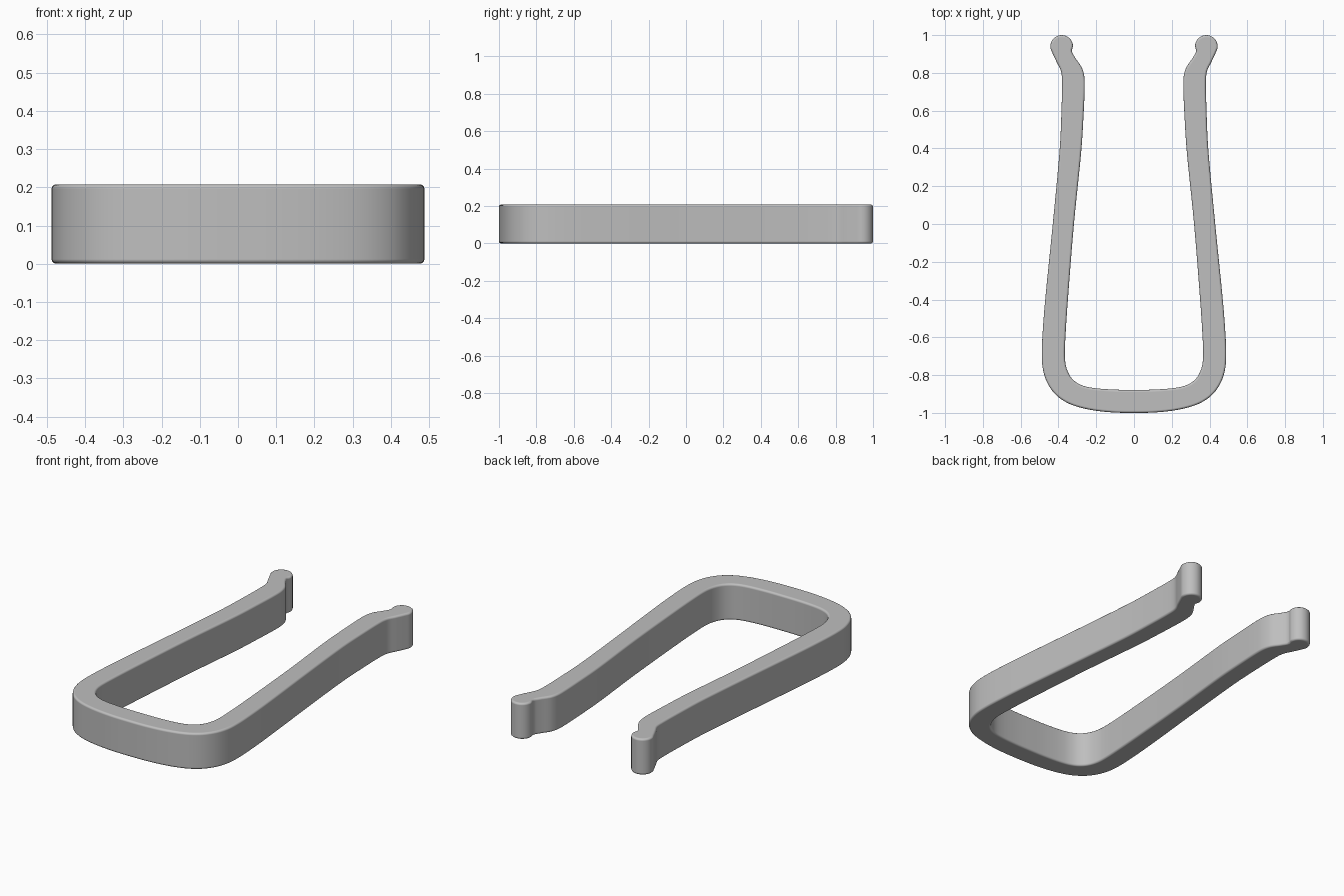
import bpy, bmesh
from math import sin, cos, radians
from mathutils import Vector
from mathutils.geometry import interpolate_bezier

cube = bpy.data.objects.get("Cube")
if cube:
    bpy.data.objects.remove(cube, do_unlink=True)

HEIGHT = 0.208
EDGE_RADIUS = 0.012
STEPS = 5

# Half outline, from the outer middle of the base up the arm and back inside
outer = [(0, -1), (.12, -.997), (.24, -.982), (.34, -.953), (.41, -.908),
         (.457, -.845), (.482, -.77), (.488, -.69), (.484, -.58), (.47, -.4),
         (.43, 0), (.393, .4), (.384, .6), (.381, .76), (.387, .81), (.41, .858)]
inner = [(.311, .88), (.276, .827), (.263, .78), (.261, .72), (.266, .6),
         (.278, .4), (.318, 0), (.35, -.4), (.362, -.58), (.366, -.7),
         (.358, -.76), (.335, -.81), (.295, -.845), (.235, -.865),
         (.12, -.876), (0, -.878)]
# Round bead at the arm tip
bead = [(.383 + .06 * cos(radians(a)), .94 + .06 * sin(radians(a)))
        for a in range(-35, 206, 30)]


def smooth_loop(points):
    """Closed smooth curve through the given points."""
    n = len(points)
    gap = [(points[(i + 1) % n] - points[i]).length for i in range(n)]
    tangent = [(points[(i + 1) % n] - points[i - 1]) / (gap[i - 1] + gap[i])
               for i in range(n)]
    result = []
    for i in range(n):
        j = (i + 1) % n
        reach = gap[i] / 3
        steps = max(3, STEPS if gap[i] > 0.05 else 4)
        result += interpolate_bezier(points[i], points[i] + tangent[i] * reach,
                                     points[j] - tangent[j] * reach, points[j],
                                     steps + 1)[:-1]
    return result


half = [Vector((x, y, 0)) for x, y in outer + bead + inner]
mirrored = [Vector((-p.x, p.y, 0)) for p in reversed(half[1:-1])]
outline = smooth_loop(half + mirrored)

# Extrude the outline into the clip band
bm = bmesh.new()
bottom = bm.faces.new([bm.verts.new(p) for p in outline])
top = bmesh.ops.extrude_face_region(bm, geom=[bottom])["geom"]
bmesh.ops.translate(bm, vec=(0, 0, HEIGHT),
                    verts=[g for g in top if isinstance(g, bmesh.types.BMVert)])
bmesh.ops.recalc_face_normals(bm, faces=bm.faces)

mesh = bpy.data.meshes.new("clip_band")
bm.to_mesh(mesh)
bm.free()
clip = bpy.data.objects.new("clip_band", mesh)
bpy.context.collection.objects.link(clip)

# Plain grey plastic
grey = bpy.data.materials.new("light grey")
grey.use_nodes = True
colour = (0.52, 0.52, 0.52, 1)
grey.diffuse_color = colour
grey.node_tree.nodes["Principled BSDF"].inputs["Base Color"].default_value = colour
mesh.materials.append(grey)

# Smooth walls and softly rounded rims
bpy.context.view_layer.objects.active = clip
clip.select_set(True)
bpy.ops.object.shade_smooth_by_angle(angle=radians(40))
bevel = clip.modifiers.new("rounded rims", "BEVEL")
bevel.width = EDGE_RADIUS
bevel.segments = 3
bevel.limit_method = "ANGLE"
bevel.angle_limit = radians(60)
bevel.use_clamp_overlap = False
bevel.harden_normals = True
